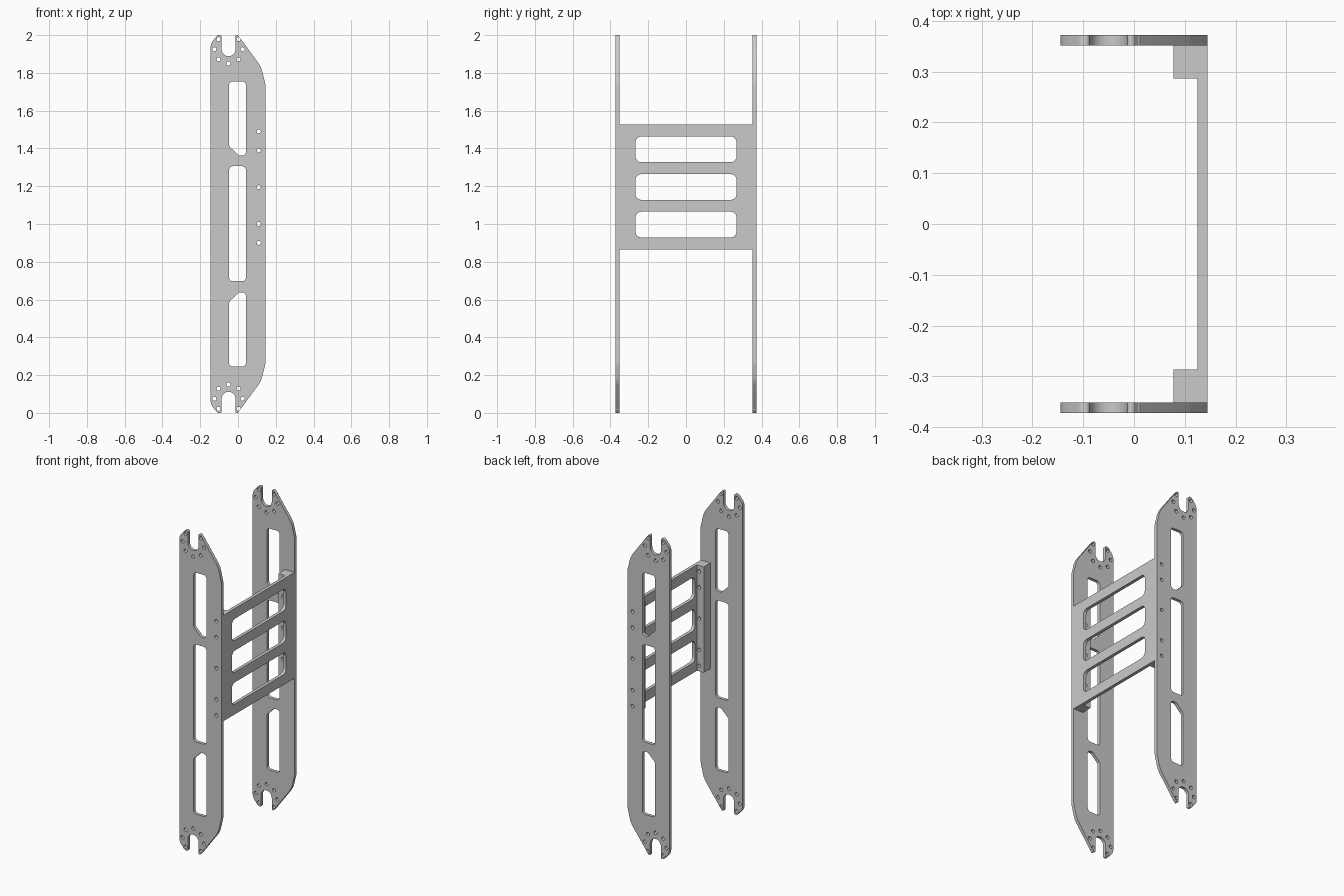
import bpy
from math import pi, cos, sin, radians, tan
from mathutils import Matrix, Vector

if "Cube" in bpy.data.objects:
    bpy.data.objects.remove(bpy.data.objects["Cube"], do_unlink=True)

grey = bpy.data.materials.new("light grey")
grey.use_nodes = True
GREY = (0.59, 0.59, 0.59, 1)
grey.diffuse_color = GREY
grey.node_tree.nodes["Principled BSDF"].inputs["Base Color"].default_value = GREY

TO_Y = Matrix(((1, 0, 0), (0, 0, -1), (0, 1, 0))).to_4x4()  # drawn in x, z
TO_X = Matrix(((0, 0, 1), (1, 0, 0), (0, 1, 0))).to_4x4()   # drawn in y, z


def circle(cx, cy, r, n=16):
    return [(cx + r * cos(2 * pi * i / n), cy + r * sin(2 * pi * i / n)) for i in range(n)]


def rounded(corners, steps=6):
    """Polygon from (x, y, radius) corners, each filleted by an arc."""
    out = []
    for i, (x, y, r) in enumerate(corners):
        if r == 0:
            out.append((x, y))
            continue
        p = Vector((x, y))
        a = (Vector(corners[i - 1][:2]) - p).normalized()
        b = (Vector(corners[(i + 1) % len(corners)][:2]) - p).normalized()
        half = a.angle(b) / 2
        centre = p + (a + b).normalized() * (r / sin(half))
        start = (p + a * (r / tan(half)) - centre).normalized()
        end = (p + b * (r / tan(half)) - centre).normalized()
        out += [tuple(centre + start.slerp(end, k / steps) * r) for k in range(steps + 1)]
    return out


def box(x0, x1, y0, y1, r=0):
    return rounded([(x0, y0, r), (x1, y0, r), (x1, y1, r), (x0, y1, r)])


def sheet(name, loops, orient, offset, thickness):
    """Flat part: first loop is the outline, the rest are openings."""
    cu = bpy.data.curves.new(name, 'CURVE')
    cu.dimensions = '2D'
    cu.fill_mode = 'BOTH'
    cu.extrude = thickness / 2
    for loop in loops:
        s = cu.splines.new('POLY')
        s.points.add(len(loop) - 1)
        for pt, (x, y) in zip(s.points, loop):
            pt.co = (x, y, 0, 1)
        s.use_cyclic_u = True
    tmp = bpy.data.objects.new(name + " curve", cu)
    bpy.context.collection.objects.link(tmp)
    bpy.context.view_layer.update()
    graph = bpy.context.evaluated_depsgraph_get()
    me = bpy.data.meshes.new_from_object(tmp.evaluated_get(graph))
    bpy.data.objects.remove(tmp, do_unlink=True)
    me.transform(Matrix.Translation(offset) @ orient)
    me.materials.clear()
    me.materials.append(grey)
    ob = bpy.data.objects.new(name, me)
    bpy.context.collection.objects.link(ob)
    bpy.ops.object.select_all(action='DESELECT')
    ob.select_set(True)
    bpy.context.view_layer.objects.active = ob
    bpy.ops.object.shade_smooth_by_angle(angle=radians(30))


def flip(loop):
    return [(x, 2 - z) for x, z in reversed(loop)]


# Side plate outline: upper half with the open notch, mirrored to the lower half
NX, NZ, NR = -0.05, 1.925, 0.037
upper = rounded([(-0.145, 1.5, 0), (-0.145, 1.955, 0.06), (-0.105, 2.003, 0.02),
                 (NX - NR, 2.0, 0.008), (NX - NR, NZ, 0)])
upper += [(NX - NR * cos(pi * i / 12), NZ - NR * sin(pi * i / 12)) for i in range(1, 12)]
upper += rounded([(NX + NR, NZ, 0), (NX + NR, 2.0, 0.006), (-0.002, 2.001, 0.008),
                  (0.123, 1.832, 0.15), (0.145, 1.74, 0.1), (0.145, 1.5, 0)])
outline = upper + flip(upper)

# Openings: end slots with a clipped corner, centre slot, bolt circles
end_slot = rounded([(-0.047, 1.755, 0.02), (0.042, 1.755, 0.02), (0.042, 1.362, 0.02),
                    (0.004, 1.362, 0.02), (-0.047, 1.412, 0.02)])
end_holes = [circle(NX + 0.075 * cos(k * pi / 4), NZ + 0.075 * sin(k * pi / 4), 0.011)
             for k in range(8) if k != 2]
bolts = [circle(0.11, z, 0.011) for z in (0.9, 1.0, 1.195, 1.39, 1.49)]
openings = [end_slot, flip(end_slot), box(-0.047, 0.042, 0.697, 1.306, 0.02)]
openings += end_holes + [flip(h) for h in end_holes] + bolts

Z0, Z1 = 0.865, 1.527
for name, side in (("front", -1), ("back", 1)):
    sheet(name + "_side_plate", [outline] + openings, TO_Y, (0, side * 0.362, 0), 0.02)
    # Mounting block drilled for the bolts
    sheet(name + "_mounting_block", [box(0.078, 0.126, Z0, Z1)] + bolts,
          TO_Y, (0, side * 0.3195, 0), 0.065)

# Cross panel with three windows
windows = [box(-0.267, 0.267, z - 0.068, z + 0.068, 0.03) for z in (0.997, 1.196, 1.395)]
sheet("cross_panel", [box(-0.352, 0.352, Z0, Z1)] + windows, TO_X, (0.135, 0, 0), 0.02)
